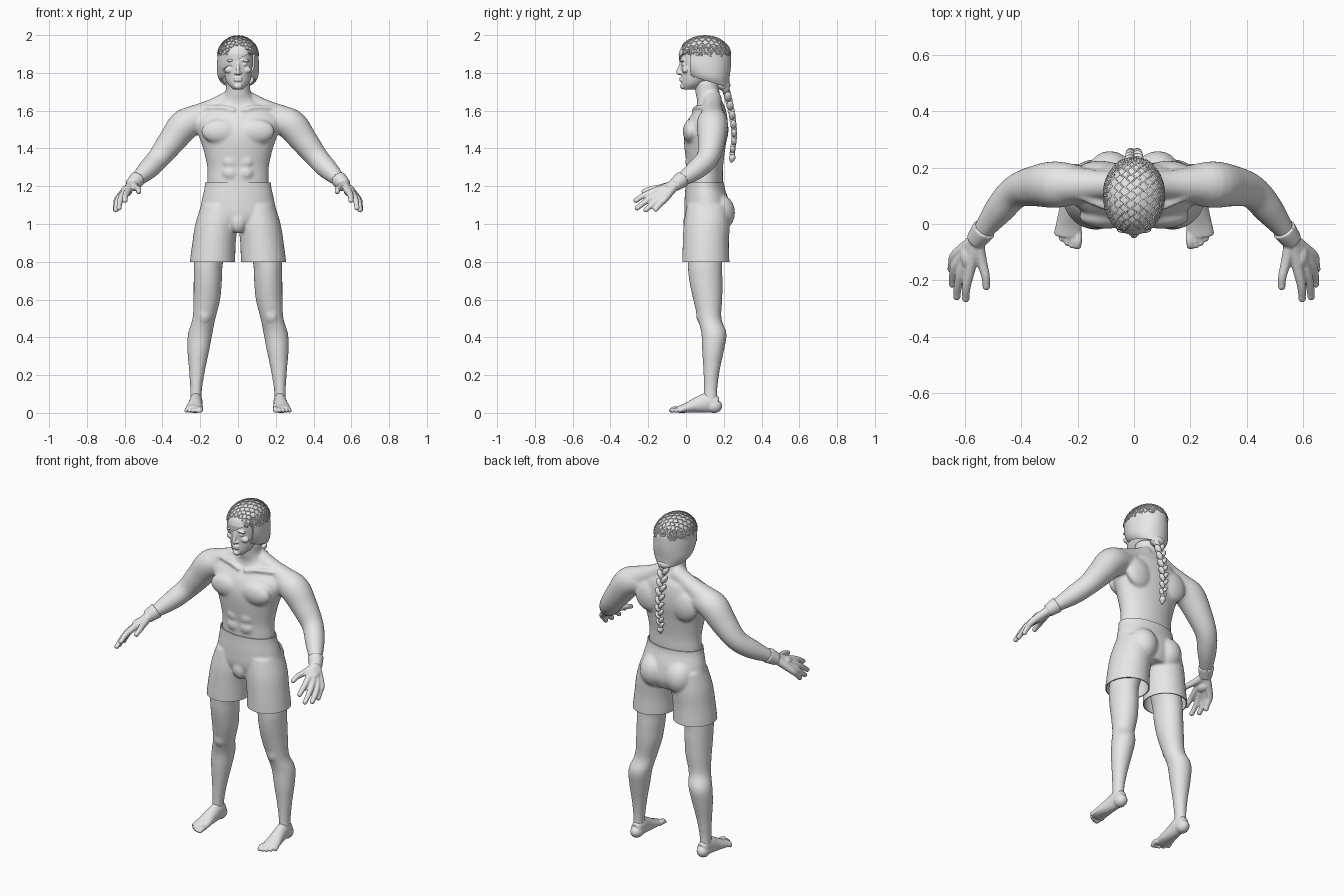
import bpy, bmesh, math, random
from mathutils import Vector, Matrix

random.seed(4)
cube = bpy.data.objects.get("Cube")
if cube:
    bpy.data.objects.remove(cube, do_unlink=True)

grey = bpy.data.materials.new("light grey")
grey.use_nodes = True
grey.diffuse_color = (0.8, 0.8, 0.8, 1)
grey.node_tree.nodes["Principled BSDF"].inputs["Base Color"].default_value = grey.diffuse_color


def spline(points, steps=5):
    """Catmull-Rom interpolation of tuples of any length."""
    pts = [Vector(p) for p in points]
    pts = [pts[0]] + pts + [pts[-1]]
    out = []
    for a, b, c, d in zip(pts, pts[1:], pts[2:], pts[3:]):
        for k in range(steps):
            t = k / steps
            out.append(b + (c - a) * t / 2 + (a * 2 - b * 5 + c * 4 - d) * t * t / 2
                       + (b * 3 - a - c * 3 + d) * t ** 3 / 2)
    return out + [pts[-1]]


def tube(bm, points, flat=False, sides=24):
    """Closed loft through (x, y, z, radius[, second radius]) sections."""
    path = spline([tuple(p) if len(p) == 5 else tuple(p) + (p[3],) for p in points])
    rings = []
    for i, p in enumerate(path):
        u, v = Vector((1, 0, 0)), Vector((0, 1, 0))
        if not flat:
            near, far = path[max(i - 1, 0)], path[min(i + 1, len(path) - 1)]
            along = (Vector(far[:3]) - Vector(near[:3])).normalized()
            u = along.cross(Vector((0, 0, 1))).normalized()
            v = u.cross(along)
        ring = []
        for k in range(sides):
            a = math.tau * k / sides
            ring.append(bm.verts.new(Vector(p[:3]) + u * max(p[3], .002) * math.cos(a)
                                     + v * max(p[4], .002) * math.sin(a)))
        rings.append(ring)
    for low, high in zip(rings, rings[1:]):
        for k in range(sides):
            n = (k + 1) % sides
            bm.faces.new((low[k], low[n], high[n], high[k]))
    bm.faces.new(rings[0])
    bm.faces.new(rings[-1])


def blob(bm, centre, radii, tilt=0, axis="Y"):
    matrix = (Matrix.Translation(centre) @ Matrix.Rotation(tilt, 4, axis)
              @ Matrix.Diagonal((*radii, 1)))
    bmesh.ops.create_uvsphere(bm, u_segments=20, v_segments=12, radius=1, matrix=matrix)


def flip(points, side):
    return [(side * p[0], *p[1:]) for p in points]


def bake(obj):
    """Freeze modifiers and shade smoothly with sharp rims."""
    bpy.context.view_layer.update()
    graph = bpy.context.evaluated_depsgraph_get()
    mesh = bpy.data.meshes.new_from_object(obj.evaluated_get(graph))
    obj.modifiers.clear()
    obj.data = mesh
    mesh.shade_smooth()
    mesh.set_sharp_from_angle(angle=math.radians(50))


def finish(name, bm, voxel=0, smooth=0, shell=0):
    bmesh.ops.recalc_face_normals(bm, faces=bm.faces[:])
    mesh = bpy.data.meshes.new(name)
    bm.to_mesh(mesh)
    bm.free()
    mesh.materials.append(grey)
    obj = bpy.data.objects.new(name, mesh)
    bpy.context.collection.objects.link(obj)
    if voxel:
        mod = obj.modifiers.new("Blend", 'REMESH')
        mod.mode, mod.voxel_size = 'VOXEL', voxel
    if smooth:
        mod = obj.modifiers.new("Soften", 'SMOOTH')
        mod.factor, mod.iterations = .5, smooth
    if shell:
        mod = obj.modifiers.new("Thickness", 'SOLIDIFY')
        mod.thickness, mod.offset = shell, -1
    bake(obj)
    return obj


def cut(bm, point, normal, clear=False):
    bmesh.ops.bisect_plane(bm, geom=bm.verts[:] + bm.edges[:] + bm.faces[:],
                           plane_co=point, plane_no=normal, clear_outer=clear)


# Body: torso, neck, arms and legs blended together
bm = bmesh.new()
tube(bm, [(0, .1, 1.12, .16, .09), (0, .1, 1.22, .162, .095), (0, .1, 1.3, .163, .096),
          (0, .1, 1.4, .185, .108), (0, .105, 1.48, .213, .115), (0, .115, 1.55, .23, .105),
          (0, .13, 1.61, .18, .08), (0, .125, 1.65, .1, .066), (0, .115, 1.69, .068, .064),
          (0, .105, 1.76, .064, .064)], flat=True, sides=40)
for s in (1, -1):
    # trapezius, arm, leg
    tube(bm, flip([(.03, .14, 1.665, .05), (.13, .14, 1.612, .052), (.26, .14, 1.545, .075)], s))
    tube(bm, flip([(.18, .14, 1.555, .065), (.275, .14, 1.53, .083), (.35, .135, 1.44, .073),
                   (.42, .115, 1.35, .06), (.48, .05, 1.285, .053), (.545, -.035, 1.225, .033),
                   (.56, -.055, 1.21, .03)], s))
    tube(bm, flip([(.12, .11, .95, .09, .1), (.155, .1, .8, .077, .092), (.16, .105, .7, .075, .088),
                   (.165, .115, .6, .071, .077), (.18, .125, .5, .061, .063),
                   (.2, .148, .42, .065, .067), (.21, .143, .33, .058, .058),
                   (.217, .135, .22, .042, .043), (.222, .13, .12, .031, .036),
                   (.224, .13, .05, .031, .04)], s), flat=True)
    # chest, shoulder blade, kneecap, stomach and collar muscles
    blob(bm, (s * .095, .025, 1.49), (.1, .042, .065))
    blob(bm, (s * .12, .185, 1.5), (.085, .04, .09), s * .3)
    blob(bm, (s * .178, .075, .52), (.034, .022, .045))
    for z in (1.27, 1.33, 1.39):
        blob(bm, (s * .04, .014, z), (.038, .018, .032))
    tube(bm, flip([(.015, .04, 1.6, .012), (.1, .06, 1.618, .012), (.22, .11, 1.61, .012)], s))
finish("body", bm, .008, 8)

# Feet with five toes each
for s, label in ((1, "left"), (-1, "right")):
    bm = bmesh.new()
    blob(bm, (s * .222, .148, .036), (.036, .044, .037))
    tube(bm, flip([(.222, .165, .045, .03, .04), (.222, .12, .055, .034, .053),
                   (.226, .06, .042, .038, .042), (.231, 0, .026, .046, .026),
                   (.234, -.045, .017, .047, .017)], s))
    for i in range(5):
        x, tip = .199 + .018 * i, -.079 + .009 * i * i / 3
        r = .015 if i == 0 else .0105
        tube(bm, flip([(x, -.03, .018, r), (x, tip + .02, .02, r), (x + .003, tip, .013, r * .9)], s))
        blob(bm, (s * (x + .003), tip, .0125), (r, .011, .012))
    for v in bm.verts:
        v.co.z = max(v.co.z, 0)
    finish(label + "_foot", bm, .0045, 2)

# Gloved hands: each finger runs from the wrist so the fan forms the palm
fingers = [((.585, -.17, 1.172), (.596, -.225, 1.15), (.598, -.265, 1.125)),
           ((.61, -.163, 1.152), (.625, -.215, 1.118), (.63, -.258, 1.085)),
           ((.627, -.14, 1.138), (.642, -.18, 1.102), (.646, -.212, 1.075)),
           ((.634, -.11, 1.135), (.645, -.138, 1.105), (.65, -.16, 1.078)),
           ((.542, -.13, 1.193), (.528, -.185, 1.185), (.525, -.222, 1.172))]
for s, label in ((1, "left"), (-1, "right")):
    bm = bmesh.new()
    for knuckle, joint, tip in fingers:
        tube(bm, flip([(.56, -.055, 1.21, .026), (*knuckle, .019), (*joint, .0155), (*tip, .013)], s),
             sides=14)
        blob(bm, flip([tip], s)[0], (.014, .014, .014))
    blob(bm, (s * .59, -.11, 1.175), (.03, .05, .03))
    tube(bm, flip([(.532, -.018, 1.238, .044), (.545, -.036, 1.225, .041), (.565, -.062, 1.205, .035)], s))
    finish(label + "_glove", bm, .005, 2)

# Shorts: hips, two legs and buttocks blended, then trimmed open at waist and hems
bm = bmesh.new()
tube(bm, [(0, .1, 1.27, .174, .102), (0, .1, 1.2, .176, .103), (0, .11, 1.12, .193, .118),
          (0, .115, 1.04, .2, .122), (0, .115, .98, .15, .1)], flat=True, sides=40)
for s in (1, -1):
    tube(bm, flip([(.1, .115, 1.1, .095, .11), (.114, .11, 1.0, .112, .122),
                   (.127, .105, .9, .115, .122), (.135, .105, .8, .12, .125),
                   (.137, .105, .75, .12, .125)], s), flat=True, sides=32)
    blob(bm, (s * .085, .172, 1.06), (.085, .088, .1))
blob(bm, (0, .025, 1.01), (.045, .04, .06))
shorts = finish("shorts", bm, .0075, 6)
bm = bmesh.new()
bm.from_mesh(shorts.data)
bpy.data.objects.remove(shorts)
cut(bm, (0, 0, 1.22), (0, 0, 1), True)
cut(bm, (0, 0, .8), (0, 0, -1), True)
finish("shorts", bm, shell=.006)

# Head with facial features
bm = bmesh.new()
tube(bm, [(0, .02, 1.713, .026, .035), (0, .038, 1.74, .053, .062), (0, .065, 1.78, .073, .09),
          (0, .085, 1.83, .082, .113), (0, .092, 1.88, .085, .12), (0, .095, 1.93, .08, .112),
          (0, .1, 1.97, .055, .075)], flat=True, sides=36)
tube(bm, [(0, -.022, 1.86, .009), (0, -.033, 1.83, .009), (0, -.04, 1.806, .012), (0, -.03, 1.795, .012)])
blob(bm, (0, -.018, 1.729), (.022, .014, .015))
for z in (1.773, 1.761):
    blob(bm, (0, -.026, z), (.024, .009, .0065))
for s in (1, -1):
    blob(bm, (s * .035, -.02, 1.867), (.028, .013, .008), s * .15)
    blob(bm, (s * .034, -.011, 1.845), (.016, .014, .009))
    blob(bm, (s * .046, -.002, 1.815), (.026, .018, .018))
    blob(bm, (s * .012, -.03, 1.799), (.009, .012, .008))
finish("head", bm, .004, 2)

# Hair cap: an ellipsoid crown above a tapering nape, opened around the face
CROWN, SIZE = Vector((0, .1, 1.89)), Vector((.108, .138, .106))
bm = bmesh.new()
sections = [(0, .165, 1.715, .06, .062), (0, .125, 1.77, .103, .105), (0, .105, 1.83, .111, .132)]
for k in range(10):
    a = k * math.pi / 19
    sections.append((0, CROWN.y, CROWN.z + SIZE.z * math.sin(a), SIZE.x * math.cos(a), SIZE.y * math.cos(a)))
tube(bm, sections, flat=True, sides=48)
cut(bm, (0, .02, 1.8), (0, 1, 0))
cut(bm, (0, 0, 1.868), (-.6, 0, 1))
cut(bm, (0, 0, 1.79), (0, .3, 1))
gone = []
for f in bm.faces:
    c = f.calc_center_median()
    fringe = 1.868 + .6 * c.x if c.y < .02 else 1.79 - .3 * c.y
    if c.z < fringe:
        gone.append(f)
bmesh.ops.delete(bm, geom=gone, context='FACES')
finish("hair_cap", bm, shell=.012)


# Woven rows and loose strand ends over the crown
def on_crown(a, b):
    d = Vector((math.sin(a) * math.cos(b), math.sin(b), math.cos(a) * math.cos(b)))
    return CROWN + Vector(x * y for x, y in zip(d, SIZE))


strands = []
for row in range(13):
    strands.append([on_crown((row - 6) * .23 + (.075 if (k + row) % 2 else -.075),
                             -1.02 + k * .115 + random.uniform(-.02, .02)) for k in range(20)])
for k in range(40):
    a = -.7 + k * (math.pi + 1.4) / 39
    top, low = random.uniform(.45, .6), random.uniform(-.05, .25)
    strands.append([CROWN + Vector((SIZE.x * math.cos(a) * math.cos(e), SIZE.y * math.sin(a) * math.cos(e),
                                    SIZE.z * math.sin(e))) for e in (top, (top + low) / 2, low)])
curve = bpy.data.curves.new("woven_rows", 'CURVE')
curve.dimensions, curve.bevel_depth, curve.bevel_resolution = '3D', .004, 1
curve.use_fill_caps = True
curve.materials.append(grey)
for strand in strands:
    line = curve.splines.new('POLY')
    line.points.add(len(strand) - 1)
    for point, co in zip(line.points, strand):
        point.co = (*co, 1)
bpy.context.collection.objects.link(bpy.data.objects.new("woven_rows", curve))

# Braid: overlapping tilted lobes down the back, ending in a tie and tuft
bm = bmesh.new()
blob(bm, (0, .2, 1.735), (.045, .035, .03))
path = spline([(0, .205, 1.73), (0, .228, 1.65), (0, .248, 1.55), (0, .255, 1.46), (0, .245, 1.38)], 4)
for i, p in enumerate(path):
    s, size = (1 if i % 2 else -1), 1 - .022 * i
    blob(bm, p + Vector((s * .015 * size, 0, 0)), (.016 * size, .021 * size, .032 * size), s * .6)
blob(bm, (0, .245, 1.372), (.014, .014, .01))
tube(bm, [(0, .245, 1.37, .01), (0, .245, 1.35, .018), (0, .24, 1.325, .005)], flat=True, sides=12)
finish("braid", bm)
